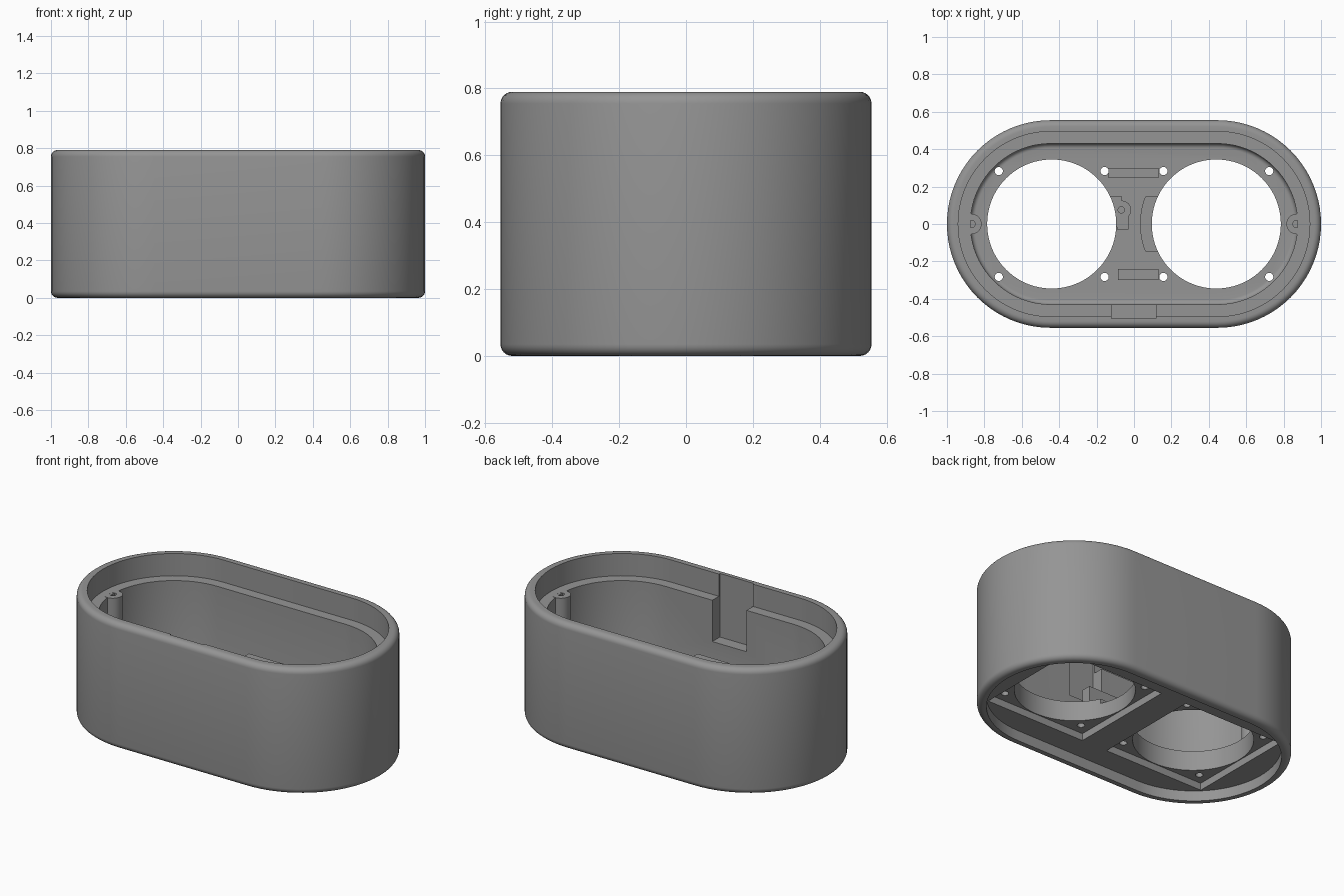
import bpy, bmesh
from math import pi, sin, cos, radians

if "Cube" in bpy.data.objects:
    bpy.data.objects.remove(bpy.data.objects["Cube"])

HALF = 0.445      # half length of the straight walls
HOLE = 0.44       # x of the big openings
FLOOR = 0.235
LEDGE = 0.65
TOP = 0.79

grey = bpy.data.materials.new("grey_plastic")
grey.use_nodes = True
colour = (0.3, 0.3, 0.3, 1)
grey.diffuse_color = colour
grey.node_tree.nodes["Principled BSDF"].inputs["Base Color"].default_value = colour


def finish(name, bm):
    bmesh.ops.recalc_face_normals(bm, faces=bm.faces)
    mesh = bpy.data.meshes.new(name)
    bm.to_mesh(mesh)
    bm.free()
    mesh.materials.append(grey)
    ob = bpy.data.objects.new(name, mesh)
    bpy.context.collection.objects.link(ob)
    return ob


def activate(ob):
    bpy.ops.object.select_all(action='DESELECT')
    ob.select_set(True)
    bpy.context.view_layer.objects.active = ob


def arc(x, y, r, start, end, n):
    steps = [radians(start + (end - start) * i / n) for i in range(n + 1)]
    return [(x + r * cos(a), y + r * sin(a)) for a in steps]


def circle(x, y, r, n=64):
    return arc(x, y, r, 0, 360, n)[:-1]


def rect(x0, x1, y0, y1):
    return [(x0, y0), (x1, y0), (x1, y1), (x0, y1)]


def stadium(r):
    return arc(HALF, 0, r, -90, 90, 40) + arc(-HALF, 0, r, 90, 270, 40)


def loft(name, loops):
    """Join (outline, height) loops with walls and cap both ends."""
    bm = bmesh.new()
    rings = [[bm.verts.new((x, y, z)) for x, y in pts] for pts, z in loops]
    for a, b in zip(rings, rings[1:]):
        for i in range(len(a)):
            j = (i + 1) % len(a)
            bm.faces.new((a[i], a[j], b[j], b[i]))
    bm.faces.new(rings[0])
    bm.faces.new(rings[-1])
    return finish(name, bm)


def prism(name, pts, z0, z1):
    return loft(name, [(pts, z0), (pts, z1)])


def combine(body, other, operation='DIFFERENCE'):
    mod = body.modifiers.new("cut", 'BOOLEAN')
    mod.operation = operation
    mod.solver = 'EXACT'
    mod.object = other
    activate(body)
    bpy.ops.object.modifier_apply(modifier=mod.name)
    bpy.data.objects.remove(other)


def cut(body, pts, z0, z1):
    cutter = prism("cutter", pts, z0, z1)
    cutter.hide_render = True
    combine(body, cutter)


# Shell section: underside, base rim, rounded outer wall, top rim, ledge, floor
R, F = 0.555, 0.035
quarter = [radians(90 * i / 6) for i in range(7)]
section = [(0.5, 0.065), (0.5, 0)]
section += [(R - F + F * sin(a), F - F * cos(a)) for a in quarter]
section += [(R - F + F * cos(a), TOP - F + F * sin(a)) for a in quarter]
section += [(0.495, TOP), (0.495, LEDGE), (0.43, LEDGE)]
section += [(0.405 + 0.025 * cos(a), FLOOR + 0.025 - 0.025 * sin(a)) for a in quarter]
shell = loft("shell", [(stadium(r), z) for r, z in section])

# Cable slot in the front wall
cut(shell, rect(-0.12, 0.118, -0.505, -0.38), 0.39, 0.9)

# Shallow curved recess beside the left opening
cut(shell, arc(HOLE, 0, 0.405, 159, 201, 10) + [(0.2, -0.145), (0.2, 0.145)], FLOOR - 0.03, 0.3)

# Square pockets underneath, round openings and their screw holes
for side in (-1, 1):
    x = side * HOLE
    cut(shell, rect(x - 0.35, x + 0.35, -0.35, 0.35), 0.02, 0.11)
    cut(shell, circle(x, 0, 0.345, 96), -0.1, 0.5)
    for dx in (-0.283, 0.283):
        for dy in (-0.283, 0.283):
            cut(shell, circle(x + dx, dy, 0.022, 20), -0.1, 0.5)

parts = [shell]

# Screw posts against the end walls
for side, label in ((-1, "right"), (1, "left")):
    x = side * 0.87
    post = prism(label + "_screw_post", circle(x, 0, 0.055, 40), FLOOR - 0.02, LEDGE + 0.001)
    cut(post, circle(x, 0, 0.02, 20), 0.5, 0.9)
    parts.append(post)

# Low blocks on the floor
parts.append(prism("back_block", rect(-0.135, 0.13, 0.245, 0.3), FLOOR - 0.02, 0.36))
parts.append(prism("front_block", rect(-0.085, 0.13, -0.3, -0.24), FLOOR - 0.02, 0.36))

# Small bracket with a screw boss, trimmed by the right opening
bracket = prism("bracket", rect(-0.14, -0.068, -0.015, 0.15), FLOOR - 0.02, 0.36)
combine(bracket, prism("boss", circle(-0.065, 0.075, 0.05, 32), FLOOR - 0.02, 0.36), 'UNION')
combine(bracket, prism("foot", rect(-0.09, -0.03, -0.03, 0.06), FLOOR - 0.02, 0.36), 'UNION')
cut(bracket, circle(-HOLE, 0, 0.345, 96), 0, 0.5)
cut(bracket, circle(-0.068, 0.075, 0.017, 20), 0.27, 0.5)
parts.append(bracket)

for ob in parts:
    activate(ob)
    bpy.ops.object.shade_smooth_by_angle(angle=radians(30))
